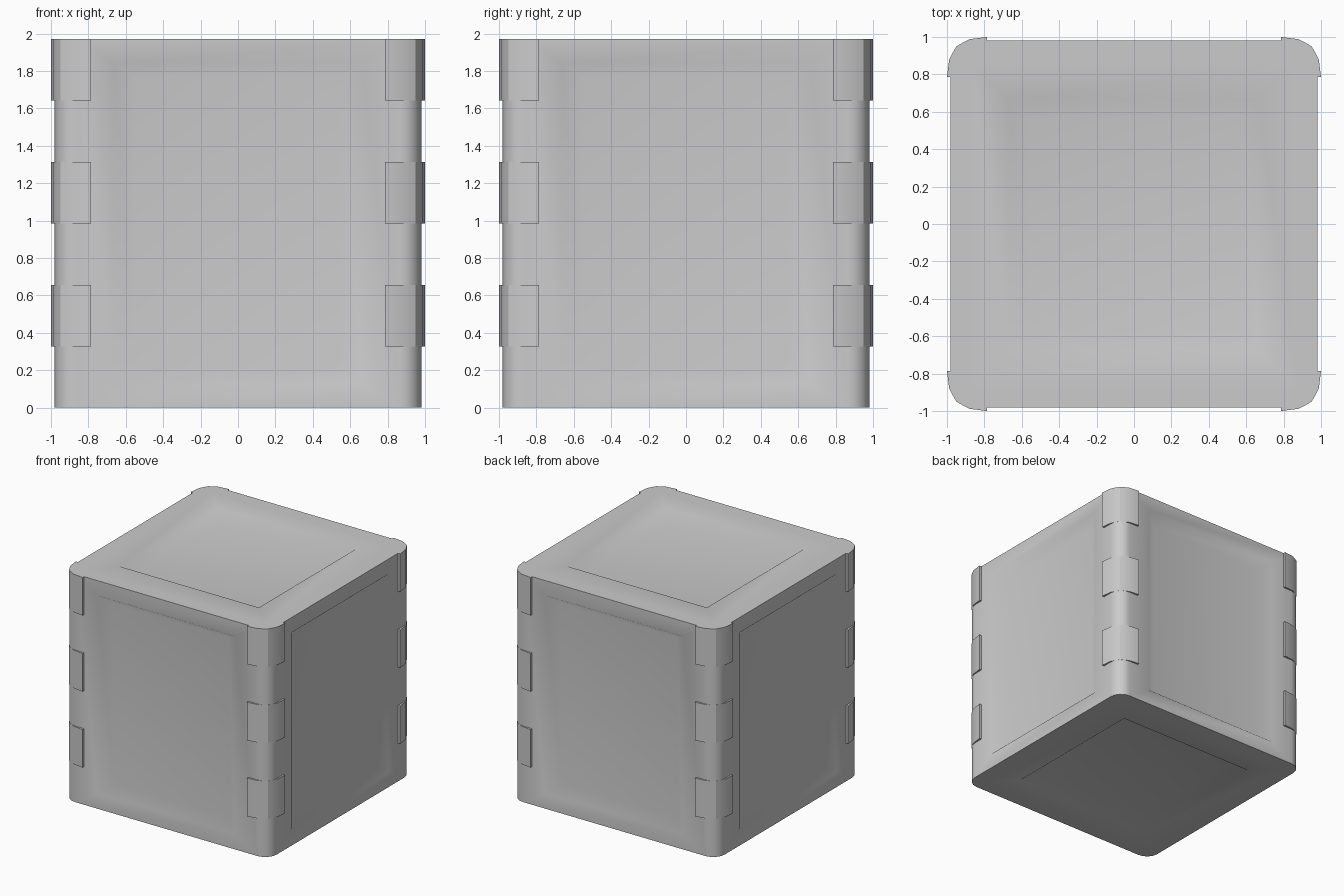
import bpy, bmesh, math
from mathutils import Matrix, Vector

cube = bpy.data.objects.get("Cube")
if cube:
    bpy.data.objects.remove(cube, do_unlink=True)

HEIGHT = 1.97
MID = HEIGHT / 2
CORE = 0.87       # centre of the rounded corners
RADIUS = 0.11     # body corner radius
HALF = CORE + RADIUS
STEPS = 4
DEPTH = 0.08      # panel recess

grey = bpy.data.materials.new("plain_grey")
grey.use_nodes = True
colour = (0.6, 0.6, 0.6, 1)
grey.diffuse_color = colour
grey.node_tree.nodes["Principled BSDF"].inputs["Base Color"].default_value = colour

# Corner arc in the +x +y quarter
angles = [i * math.pi / 2 / STEPS for i in range(STEPS + 1)]
curve = [Vector((CORE + RADIUS * math.cos(a), CORE + RADIUS * math.sin(a), 0)) for a in angles]


def column(bm, outline, low, high, turn):
    """Bottom and top rows of vertices for an upright prism."""
    rot = Matrix.Rotation(turn, 3, 'Z')
    return [[bm.verts.new(rot @ (p + Vector((0, 0, z)))) for p in outline] for z in (low, high)]


def dish(bm, place, rings):
    """Rectangular rings (half width, half height, depth) closed by a floor."""
    rows = [[bm.verts.new(place(u * hu, v * hv, d))
             for u, v in ((-1, -1), (1, -1), (1, 1), (-1, 1))] for hu, hv, d in rings]
    for outer, inner in zip(rows, rows[1:]):
        for i in range(4):
            j = (i + 1) % 4
            bm.faces.new((outer[i], outer[j], inner[j], inner[i]))
    bm.faces.new(rows[-1])


def finish(bm, name, angle):
    bmesh.ops.recalc_face_normals(bm, faces=bm.faces)
    mesh = bpy.data.meshes.new(name)
    bm.to_mesh(mesh)
    bm.free()
    mesh.materials.append(grey)
    obj = bpy.data.objects.new(name, mesh)
    bpy.context.collection.objects.link(obj)
    bpy.ops.object.select_all(action='DESELECT')
    obj.select_set(True)
    bpy.context.view_layer.objects.active = obj
    bpy.ops.object.shade_smooth_by_angle(angle=math.radians(angle))
    return obj


# Box body: rounded corners, and four sides each with a recessed panel
bm = bmesh.new()
side_rings = ((CORE, MID, 0), (0.66, MID - 0.13, 0), (0.55, MID - 0.205, DEPTH))
mirror = Vector((1, -1, 1))
centre = Vector((CORE, CORE, 0))
for k in range(4):
    turn = k * math.pi / 2
    low, high = column(bm, [centre] + curve, 0, HEIGHT, turn)
    for i in range(1, STEPS + 1):
        bm.faces.new((low[i], low[i + 1], high[i + 1], high[i]))
        bm.faces.new((low[0], low[i + 1], low[i]))
        bm.faces.new((high[0], high[i], high[i + 1]))
    for row in column(bm, [centre, curve[0], curve[0] * mirror, centre * mirror], 0, HEIGHT, turn):
        bm.faces.new(row)
    rot = Matrix.Rotation(turn, 3, 'Z')
    dish(bm, lambda u, v, d: rot @ Vector((HALF - d, u, MID + v)), side_rings)

# Recessed panels in the top and bottom
cap_rings = ((CORE, CORE, 0), (0.665, 0.665, 0), (0.565, 0.565, DEPTH))
for sign in (-1, 1):
    dish(bm, lambda u, v, d: Vector((u, v, MID + sign * (MID - d))), cap_rings)
bmesh.ops.remove_doubles(bm, verts=bm.verts, dist=0.001)
body = finish(bm, "box_body", 60)
soften = body.modifiers.new("soft_normals", 'WEIGHTED_NORMAL')
soften.keep_sharp = True

# Three bent plates wrapped round each upright corner
BAND = HEIGHT / 6
outer = [Vector((x, y, 0)) for x, y in
         ((1, 0.785), (0.988, 0.88), (0.95, 0.95), (0.88, 0.988), (0.785, 1))]
inner = [Vector((HALF, 0.785, 0)), curve[0], curve[STEPS // 2], curve[-1], Vector((0.785, HALF, 0))]
outline = outer + inner[::-1]
count = len(outline)
for k, corner in enumerate(("back_left", "back_right", "front_right", "front_left")):
    for level, place in enumerate(("lower", "middle", "upper")):
        bm = bmesh.new()
        bottom = BAND * (2 * level + 1)
        low, high = column(bm, outline, bottom, bottom + BAND, k * math.pi / 2)
        for i in range(count):
            j = (i + 1) % count
            bm.faces.new((low[i], low[j], high[j], high[i]))
        for i in range(len(outer) - 1):
            for row in (low, high):
                bm.faces.new((row[i], row[i + 1], row[count - 2 - i], row[count - 1 - i]))
        # Crisp fold down the middle of the plate
        bm.edges.get((low[2], high[2])).smooth = False
        finish(bm, f"{place}_{corner}_bracket", 40)
